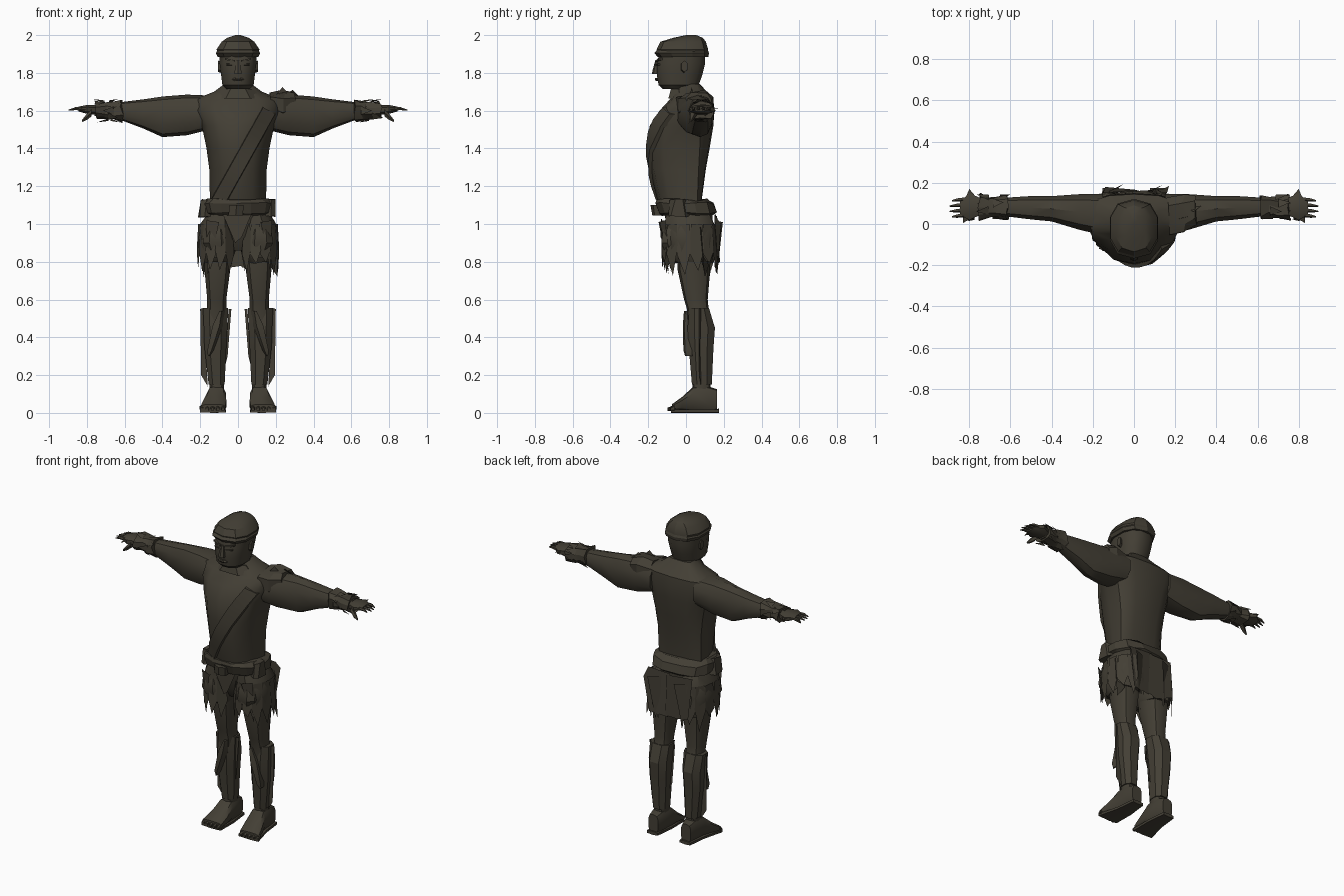
import bpy, bmesh, math, random
from mathutils import Vector
from mathutils.bvhtree import BVHTree

random.seed(4)
mat = bpy.data.materials.new("dark olive brown")
mat.diffuse_color = (0.056, 0.049, 0.035, 1)


def finish(name, bm, angle=35, closed=True):
    if closed:
        bmesh.ops.recalc_face_normals(bm, faces=bm.faces)
    me = bpy.data.meshes.new(name)
    bm.to_mesh(me)
    me.materials.append(mat)
    ob = bpy.data.objects.new(name, me)
    bpy.context.collection.objects.link(ob)
    bpy.ops.object.select_all(action='DESELECT')
    bpy.context.view_layer.objects.active = ob
    ob.select_set(True)
    bpy.ops.object.shade_smooth_by_angle(angle=math.radians(angle))
    return ob


def loft(name, rings, axis='z', n=10, p=0.8, mid=None, s=1, jag=0, caps=True, angle=35):
    """Rings are (position, a0, a1, b0, b1): extents of a rounded section across the axis."""
    bm = bmesh.new()
    loops = []
    for t, a0, a1, b0, b1 in rings:
        loop = []
        for i in range(n):
            th = 2 * math.pi * (i + 0.5) / n
            c, d = math.cos(th), math.sin(th)
            c = math.copysign(abs(c) ** p, c)
            d = math.copysign(abs(d) ** p, d)
            m = (b0 + b1) / 2 if mid is None else mid
            a = (a0 + a1) / 2 + c * (a1 - a0) / 2
            b = m + (d * (b1 - m) if d > 0 else d * (m - b0))
            a += random.uniform(-jag, jag)
            b += random.uniform(-jag, jag)
            tt = t + random.uniform(-jag, jag)
            x, y, z = {'z': (a, b, tt), 'x': (tt, a, b), 'y': (a, tt, b)}[axis]
            loop.append(bm.verts.new((s * x, y, z)))
        loops.append(loop)
    for l0, l1 in zip(loops, loops[1:]):
        for i in range(n):
            j = (i + 1) % n
            bm.faces.new((l0[i], l0[j], l1[j], l1[i]))
    if caps:
        bm.faces.new(loops[0])
        bm.faces.new(loops[-1])
    return finish(name, bm, angle)


def plates(name, polys, s=1):
    """Loose flat pieces such as torn cloth."""
    bm = bmesh.new()
    for poly in polys:
        bm.faces.new([bm.verts.new((s * q[0], q[1], q[2])) for q in poly])
    return finish(name, bm, closed=False)


# Tunic body and neck
torso = loft("tunic", [(1.05, -.15, .15, -.13, .08), (1.14, -.152, .152, -.155, .085),
                       (1.29, -.155, .155, -.19, .105), (1.40, -.17, .17, -.197, .125),
                       (1.52, -.195, .195, -.192, .145), (1.60, -.235, .235, -.14, .15),
                       (1.66, -.235, .235, -.085, .145), (1.70, -.13, .13, -.06, .11),
                       (1.74, -.075, .075, -.06, .075)], n=14, mid=.05)
loft("collar", [(1.665, -.14, .14, -.10, .13), (1.715, -.085, .085, -.085, .09)], n=8)
loft("neck", [(1.68, -.07, .07, -.07, .07), (1.77, -.07, .07, -.08, .07)], n=8)

# Head, cap and face
loft("head", [(1.715, -.065, .065, -.125, .03), (1.735, -.085, .085, -.148, .07),
              (1.79, -.092, .092, -.158, .09), (1.85, -.10, .10, -.158, .105),
              (1.92, -.10, .10, -.14, .105)], n=12)
loft("cap", [(1.885, -.108, .108, -.145, .115), (1.925, -.118, .118, -.155, .117),
             (1.965, -.09, .09, -.135, .105), (1.985, -.06, .06, -.07, .09),
             (2.0, -.015, .015, .0, .055)], n=10, angle=25)
loft("cap_brim", [(1.885, -.112, .112, -.15, .118), (1.905, -.122, .122, -.168, .122),
                  (1.92, -.112, .112, -.155, .116)], n=10, angle=20)
loft("nose", [(1.795, -.021, .021, -.180, -.14), (1.81, -.02, .02, -.178, -.14),
              (1.865, -.009, .009, -.163, -.14)], n=6)
loft("lips", [(1.758, -.022, .022, -.162, -.13), (1.766, -.034, .034, -.166, -.13),
              (1.774, -.022, .022, -.164, -.13)], n=8)
for s, side in ((-1, "right"), (1, "left")):
    loft(side + "_brow", [(.015, -.166, -.13, 1.855, 1.868), (.07, -.15, -.11, 1.868, 1.88)], 'x', n=4, s=s)
    loft(side + "_eye", [(.025, -.162, -.13, 1.838, 1.848), (.06, -.153, -.12, 1.84, 1.85)], 'x', n=6, s=s)
    loft(side + "_ear", [(.09, -.03, .005, 1.80, 1.86), (.107, -.025, .01, 1.805, 1.865)], 'x', n=6, s=s)

# Diagonal chest strap following the tunic
bm = bmesh.new()
bm.from_mesh(torso.data)
tree = BVHTree.FromBMesh(bm)
bm.free()
bm = bmesh.new()
p0, p1 = Vector((-.12, 0, 1.09)), Vector((.165, 0, 1.60))
d = (p1 - p0).normalized()
side_dir = Vector((d.z, 0, -d.x))
rows = []
for k in range(9):
    row = []
    for w, lift in ((-.04, -.005), (-.036, .02), (.036, .02), (.04, -.005)):
        q = p0.lerp(p1, k / 8) + side_dir * w
        hit = tree.ray_cast(Vector((q.x, -2, q.z)), Vector((0, 1, 0)))[0]
        row.append(bm.verts.new((q.x, (hit.y if hit else -.08) - lift, q.z)))
    rows.append(row)
for r0, r1 in zip(rows, rows[1:]):
    for i in range(4):
        j = (i + 1) % 4
        bm.faces.new((r0[i], r0[j], r1[j], r1[i]))
bm.faces.new(rows[0])
bm.faces.new(rows[-1])
finish("chest_strap", bm)

# Belt with buckle and knot
loft("belt", [(1.045, -.165, .165, -.13, .15), (1.06, -.19, .19, -.15, .165),
              (1.11, -.195, .195, -.165, .15), (1.13, -.165, .165, -.155, .11)],
     n=12, jag=.007, angle=20)
loft("buckle", [(1.045, -.055, .03, -.178, -.12), (1.10, -.05, .035, -.188, -.12)], n=6)
for x in (-.17, .17):
    loft("belt_pouch", [(1.04, x - .04, x + .04, -.10, .02), (1.13, x - .03, x + .03, -.08, .0)], n=6, jag=.008)
loft("hips", [(.86, -.09, .09, -.05, .12), (.93, -.17, .17, -.09, .14), (1.06, -.165, .165, -.12, .145)], n=12)

for s, side in ((-1, "right"), (1, "left")):
    # Wide sleeve, forearm and ragged cuff
    loft(side + "_sleeve", [(.15, -.06, .15, 1.50, 1.68), (.27, -.03, .148, 1.47, 1.685),
                            (.40, .01, .138, 1.46, 1.675), (.50, .02, .138, 1.505, 1.66),
                            (.62, .035, .13, 1.55, 1.645)], 'x', n=10, s=s)
    loft(side + "_forearm", [(.58, .04, .125, 1.55, 1.64), (.76, .045, .12, 1.57, 1.635)], 'x', n=8, s=s)
    loft(side + "_cuff", [(.615, .02, .145, 1.54, 1.66), (.66, .03, .14, 1.55, 1.65),
                          (.70, .03, .135, 1.56, 1.645), (.755, .02, .145, 1.555, 1.645)],
         'x', n=10, s=s, jag=.010, angle=20)
    rags = []
    for k in range(10):
        a = k * math.tau / 10
        r = Vector((0, math.cos(a) * .057, math.sin(a) * .05))
        t = Vector((0, -math.sin(a), math.cos(a))) * .022
        c = Vector((.65 + .06 * random.random(), .083, 1.60)) + r
        rags.append((c - t, c + t, c + r * .3 + Vector((random.choice((-.05, .06)), 0, 0))))
    plates(side + "_cuff_rags", rags, s)

    # Hand, fingers and thumb
    loft(side + "_palm", [(.73, .05, .12, 1.575, 1.63), (.80, .015, .155, 1.582, 1.632),
                          (.845, .04, .11, 1.595, 1.622)], 'x', n=8, s=s)
    for k in range(4):
        y = .03 + k * .026
        tip = .885 + (.012 if k in (1, 2) else 0)
        loft(side + "_finger", [(.82, y + .003, y + .023, 1.598, 1.62), (.86, y, y + .018, 1.603, 1.619),
                                (tip, y + .002, y + .008, 1.60, 1.606)], 'x', n=5, s=s)
    loft(side + "_thumb", [(.775, .02, .06, 1.57, 1.61), (.80, .015, .045, 1.55, 1.585),
                           (.825, .02, .03, 1.54, 1.552)], 'x', n=5, s=s)
    plates(side + "_hand_wrap", [((.74, .10, 1.61), (.80, .17, 1.61), (.83, .10, 1.62)),
                                 ((.74, .06, 1.62), (.83, .005, 1.60), (.83, .08, 1.62))], s)

    # Baggy shorts leg with torn hem flaps
    loft(side + "_shorts_leg", [(.795, .04, .185, -.06, .145), (.85, .015, .205, -.105, .155),
                                (.93, .005, .212, -.115, .155), (1.0, .01, .198, -.115, .15),
                                (1.055, .02, .165, -.105, .13)], n=12, s=s, jag=.006)
    flaps = []
    for k in range(10):
        a = math.radians(-125 + k * 28)
        def at(a, r, z):
            return (.105 + math.cos(a) * .108 * r, .02 + math.sin(a) * .145 * r, z)
        drop = .71 + .09 * random.random()
        flaps.append((at(a - .22, .96, 1.0), at(a + .22, .98, 1.0), at(a + .26, 1.05, .86),
                      at(a + .05, 1.0, drop), at(a - .25, 1.03, .84)))
    plates(side + "_torn_flaps", flaps, s)
    loft(side + "_front_bag", [(.82, .07, .15, -.10, .0), (.90, .05, .19, -.135, .0),
                               (.97, .06, .18, -.125, .0), (1.02, .09, .15, -.10, .0)], n=8, s=s)

    # Thigh, knee and calf
    loft(side + "_leg", [(.90, .03, .185, -.05, .13), (.76, .038, .18, -.045, .128),
                         (.60, .06, .165, -.01, .115), (.55, .06, .165, .005, .12),
                         (.45, .06, .172, .01, .15), (.32, .065, .165, .02, .142),
                         (.15, .072, .152, .035, .13), (.08, .075, .15, .03, .13)], n=10, s=s)
    # Shin wrap and front plate
    loft(side + "_shin_wrap", [(.555, .048, .19, .015, .125), (.45, .052, .185, .003, .158),
                               (.35, .058, .182, .01, .15), (.15, .068, .158, .028, .14)],
         n=8, s=s, angle=20)
    loft(side + "_shin_plate", [(.54, .08, .10, -.012, .04), (.46, .08, .14, -.018, .04),
                                (.33, .13, .165, -.015, .04), (.30, .15, .16, -.005, .04)], n=5, s=s)
    plates(side + "_wrap_edge", [((.185, .07, .555), (.20, .08, .55), (.195, .07, .2), (.16, .08, .14)),
                                 ((.05, .05, .55), (.035, .06, .55), (.055, .06, .30), (.068, .07, .25))], s)
    # Foot, sole and toes
    loft(side + "_foot", [(.165, .08, .15, .01, .125), (.12, .068, .158, .01, .14), (.04, .063, .165, .01, .14),
                          (-.02, .06, .185, .01, .085), (-.075, .065, .20, .01, .045)],
         'y', n=10, p=.6, s=s)
    loft(side + "_sole", [(.175, .075, .155, 0, .022), (.05, .06, .17, 0, .02), (-.08, .06, .205, 0, .02)],
         'y', n=6, p=.5, s=s)
    for k in range(5):
        x = .066 + k * .028
        loft(side + "_toe", [(-.06, x, x + .026, .01, .042), (-.098 + k * .004, x + .004, x + .022, .01, .028)],
             'y', n=6, s=s)

# Rear and front hanging cloths
plates("rear_cloth", [((-.15, .15, 1.05), (.02, .165, 1.04), (.03, .165, .78), (-.04, .15, .77), (-.14, .18, .80)),
                      ((0, .16, 1.05), (.16, .15, 1.05), (.17, .185, 1.0), (.14, .17, .78), (.02, .16, .77)),
                      ((.16, .05, 1.0), (.21, .08, .98), (.21, .10, .72), (.17, .12, .78)),
                      ((-.14, .15, 1.02), (-.05, .195, 1.01), (-.09, .165, .73)),
                      ((.05, .15, 1.02), (.14, .19, 1.01), (.10, .165, .74))])
plates("front_cloth", [((-.08, -.13, 1.05), (.07, -.13, 1.05), (.02, -.135, .93), (-.015, -.12, .90)),
                       ((-.17, -.12, 1.02), (-.10, -.145, 1.01), (-.16, -.09, .73)),
                       ((.12, -.14, 1.01), (.18, -.11, 1.02), (.17, -.08, .75))])

# Shoulder scraps on one side
loft("shoulder_patch", [(.17, -.05, .13, 1.60, 1.69), (.24, -.04, .145, 1.56, 1.705),
                        (.30, .0, .14, 1.60, 1.69)], 'x', n=8, jag=.010, angle=20)
plates("shoulder_scraps", [((.20, .02, 1.68), (.28, .04, 1.68), (.235, .03, 1.725)),
                           ((.24, .08, 1.68), (.33, .09, 1.67), (.29, .06, 1.71))])
